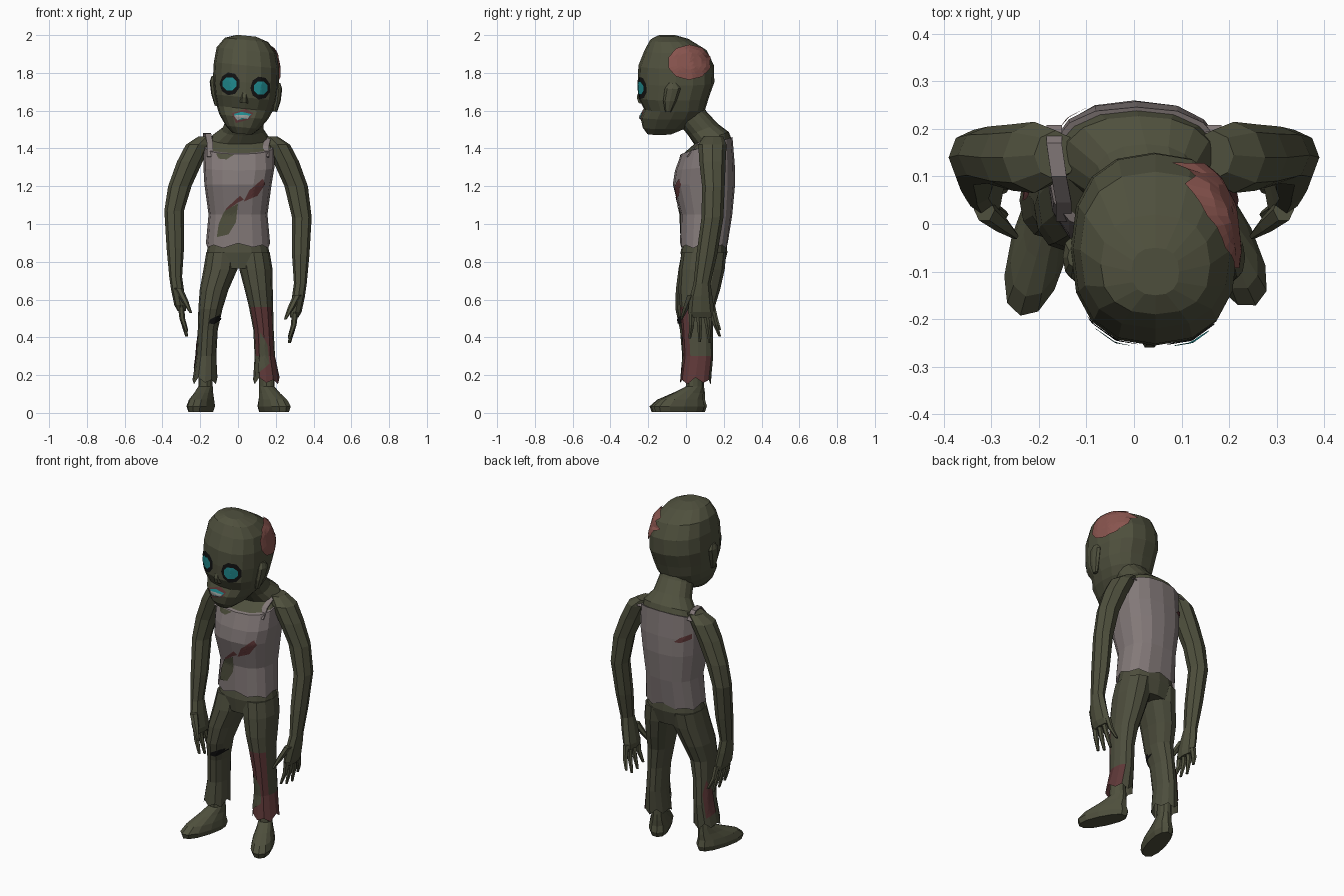
import bpy, bmesh, math
from mathutils import Vector
from mathutils.bvhtree import BVHTree


def material(name, rgb):
    m = bpy.data.materials.new(name)
    m.diffuse_color = (*rgb, 1)
    return m


SKIN = material("dull_green_skin", (0.078, 0.080, 0.047))
CLOTH = material("olive_trousers", (0.074, 0.075, 0.046))
SHIRT = material("grey_shirt", (0.225, 0.190, 0.188))
BLOOD = material("dark_red", (0.110, 0.038, 0.038))
SCALP = material("raw_pink", (0.250, 0.090, 0.077))
BLACK = material("black", (0.006, 0.006, 0.006))
CYAN = material("cyan_eye", (0.014, 0.25, 0.27))
TEETH = material("pale_teeth", (0.30, 0.32, 0.31))


def finish(name, bm, mats, rule=None):
    bmesh.ops.recalc_face_normals(bm, faces=bm.faces[:])
    bm.normal_update()
    if rule:
        for f in bm.faces:
            f.material_index = rule(f.calc_center_median(), f.normal)
    me = bpy.data.meshes.new(name)
    bm.to_mesh(me)
    bm.free()
    for m in mats:
        me.materials.append(m)
    ob = bpy.data.objects.new(name, me)
    bpy.context.collection.objects.link(ob)
    return ob


def power(v, e):
    return math.copysign(abs(v) ** e, v)


def loft(name, rings, mats, n=12, p=2.0, jag=0, lean=0, turn=None, rule=None):
    """Skin stacked rings (cx, cy, z, rx, ry, tilt), top to bottom; jag leaves a ragged open hem."""
    bm = bmesh.new()
    rows = []
    for r, ring in enumerate(rings):
        cx, cy, z, rx, ry = ring[:5]
        tilt = ring[5] if len(ring) > 5 else 0
        row = []
        for k in range(n):
            a = math.tau * k / n
            x = cx + rx * power(math.cos(a), 2 / p)
            dy = ry * power(math.sin(a), 2 / p)
            h = z + tilt * dy + lean * (x - 0.04)
            if jag and r == len(rings) - 1:
                h += jag * (1, -0.6, 0.3, -1)[k % 4]
            y = cy + dy
            if turn:
                ox, oy, ang = turn
                c, s = math.cos(ang), math.sin(ang)
                x, y = ox + x * c - y * s, oy + x * s + y * c
            row.append(bm.verts.new((x, y, h)))
        rows.append(row)
    for a, b in zip(rows, rows[1:]):
        for k in range(n):
            bm.faces.new((a[k], a[(k + 1) % n], b[(k + 1) % n], b[k]))
    bm.faces.new(rows[0])
    if not jag:
        bm.faces.new(rows[-1])
    return finish(name, bm, mats, rule)


VIEW = {"front": (0, 1, 0), "back": (0, -1, 0), "right": (-1, 0, 0), "left": (1, 0, 0)}


def patch(name, target, side, outline, mat, lift=0.005):
    """Drape a thin patch, drawn in a side view, over the target's surface."""
    d = Vector(VIEW[side])
    me = target.data
    tree = BVHTree.FromPolygons([v.co for v in me.vertices], [q.vertices for q in me.polygons])
    pts = [Vector(q) for q in outline]
    mid = sum(pts, Vector((0, 0))) / len(pts)
    edge = [a.lerp(b, t / 3) for a, b in zip(pts, pts[1:] + pts[:1]) for t in range(3)]
    bm = bmesh.new()

    def drop(q):
        o = Vector((q.x, 0, q.y)) if d.y else Vector((0, q.x, q.y))
        hit, nrm = tree.ray_cast(o - d * 3, d)[:2]
        if not hit:
            return None
        if nrm.dot(d) > 0:
            nrm = -nrm
        return bm.verts.new(hit + nrm * lift)

    rows = [[drop(mid.lerp(q, t / 5)) for q in edge] for t in range(1, 6)]
    centre = drop(mid)
    n = len(edge)
    for k in range(n):
        j = (k + 1) % n
        quads = [(centre, rows[0][k], rows[0][j])]
        quads += [(a[k], b[k], b[j], a[j]) for a, b in zip(rows, rows[1:])]
        for q in quads:
            if all(q):
                bm.faces.new(q)
    ob = finish(name, bm, [mat])
    me = ob.data
    if sum(q.normal.dot(d) for q in me.polygons) > 0:
        me.flip_normals()
    return ob


def oval(u, v, ru, rv, n=8):
    return [(u + ru * math.cos(math.tau * (k + .5) / n), v + rv * math.sin(math.tau * (k + .5) / n))
            for k in range(n)]


# Head, leaning slightly to one side
LEAN = -0.10
head = loft("head", [
    (0.045, -0.10, 1.997, 0.05, 0.05), (0.045, -0.085, 1.975, 0.115, 0.105),
    (0.045, -0.055, 1.92, 0.158, 0.165), (0.045, -0.052, 1.84, 0.173, 0.200),
    (0.042, -0.053, 1.75, 0.175, 0.203), (0.04, -0.066, 1.67, 0.165, 0.187),
    (0.035, -0.06, 1.61, 0.148, 0.163), (0.03, -0.08, 1.565, 0.128, 0.16),
    (0.025, -0.11, 1.51, 0.09, 0.12), (0.022, -0.14, 1.475, 0.05, 0.065)],
    [SKIN], n=16, p=2.4, lean=LEAN)
for s, nm in ((-1, "left"), (1, "right")):
    x = 0.042 + s * 0.158
    loft(nm + "_ear", [(x + s * .012, -0.07, 1.765, .012, .02), (x + s * .016, -0.07, 1.735, .018, .042),
                       (x + s * .008, -0.085, 1.67, .018, .036), (x - s * .005, -0.095, 1.61, .012, .016)],
         [SKIN], n=8, lean=LEAN)
loft("nose", [(0.035, -0.237, 1.715, .012, .012), (0.033, -0.243, 1.67, .02, .02),
              (0.032, -0.237, 1.64, .022, .016)], [SKIN], n=6, lean=LEAN)

# Eyes, mouth and scalp wound
for nm, x, z in (("left", -0.042, 1.742), ("right", 0.118, 1.72)):
    patch(nm + "_socket", head, "front", oval(x, z, .053, .061, 9), BLACK, .003)
    patch(nm + "_eye", head, "front", oval(x, z, .037, .037, 8), CYAN, .008)
patch("lips", head, "front", [(-.032, 1.585), (.0, 1.595), (.04, 1.61), (.08, 1.585), (.06, 1.555), (-.01, 1.535)],
      BLOOD, .003)
patch("mouth", head, "front", [(-.022, 1.58), (.02, 1.592), (.07, 1.58), (.052, 1.56), (.0, 1.552)], CYAN, .006)
patch("teeth", head, "front", [(-.02, 1.572), (.02, 1.575), (.06, 1.572), (.05, 1.558), (.02, 1.562), (0, 1.55)],
      TEETH, .009)
patch("scalp_wound", head, "right", oval(0.015, 1.853, .112, .090, 10), SCALP, .009)

# Neck and upper chest
loft("neck", [
    (0.04, -0.01, 1.66, .09, .08), (0.04, 0.03, 1.57, .095, .08, .3),
    (0.025, 0.09, 1.50, .11, .078, .4), (0.01, 0.135, 1.455, .158, .092, .35),
    (0.005, 0.11, 1.41, .18, .13, .33)], [SKIN], n=16, p=2.3)

# Sleeveless shirt with ragged hem, neckline tear and straps
shirt = loft("shirt", [
    (0.005, 0.11, 1.415, .186, .136, .33), (0.005, 0.10, 1.30, .188, .158, .1),
    (0, 0.095, 1.21, .178, .165), (0, 0.108, 1.05, .156, .137),
    (0, 0.095, 0.885, .170, .126)], [SHIRT], n=16, p=2.5, jag=.013)
for s, nm in ((-1, "left"), (1, "right")):
    bm = bmesh.new()
    z0 = -.02 if s > 0 else 0
    path = [(.148, .005, 1.36), (.148, .045, 1.43 + z0 * .7), (.158, .10, 1.483 + z0),
            (.168, .17, 1.486 + z0), (.168, .208, 1.435)]
    rows = [[bm.verts.new((s * (x + w), y, z - abs(w) * .2)) for w in (-.016, .016)] for x, y, z in path]
    for a, b in zip(rows, rows[1:]):
        bm.faces.new((a[0], a[1], b[1], b[0]))
    strap = finish(nm + "_strap", bm, [SHIRT])
    mod = strap.modifiers.new("thickness", "SOLIDIFY")
    mod.thickness = .006

patch("neckline_tear", shirt, "front", [(-.115, 1.372), (-.10, 1.345), (-.06, 1.34), (-.02, 1.366)], SKIN)
patch("shirt_hole", shirt, "front", [(0, 1.11), (-.01, 1.01), (-.05, .945), (-.11, .93), (-.10, 1.0), (-.07, 1.07)],
      SKIN)
patch("hole_blood", shirt, "front", [(.03, 1.13), (0, 1.115), (-.075, 1.06), (-.06, 1.085), (.01, 1.15)], BLOOD, .003)
patch("shirt_gash", shirt, "front", [(.03, 1.12), (.06, 1.18), (.13, 1.24), (.14, 1.21), (.10, 1.15)], BLOOD)
patch("back_gash", shirt, "back", [(-.09, 1.30), (-.12, 1.325), (-.165, 1.345), (-.165, 1.315), (-.12, 1.295)], BLOOD)

# Arms with hands, fingers and thumbs
for s, nm in ((-1, "left"), (1, "right")):
    def put(x, y, z, a, b):
        return (s * x, y, z - (.035 if s > 0 and z < 1.15 else 0), a, b)
    loft(nm + "_arm", [put(*r) for r in (
        (.165, .145, 1.463, .045, .052), (.210, .14, 1.42, .066, .075), (.255, .14, 1.33, .068, .07),
        (.308, .145, 1.20, .062, .06), (.338, .14, 1.07, .052, .058), (.332, .11, .87, .046, .055),
        (.33, .085, .72, .034, .045), (.32, .08, .65, .034, .06),
        (.305, .08, .57, .032, .07), (.298, .085, .54, .022, .064))], [SKIN], n=8)
    for i in range(4):
        y, tip = .03 + .036 * i, (.43, .41, .405, .44)[i]
        loft(f"{nm}_finger_{i + 1}", [put(*r) for r in (
            (.302, y, .57, .017, .018), (.295, y + .006 * i, .50, .015, .015),
            (.272, .02 + .053 * i, tip, .008, .008))], [SKIN], n=6)
    loft(nm + "_thumb", [put(*r) for r in (
        (.315, .03, .66, .022, .026), (.28, .0, .59, .018, .018), (.25, -.025, .53, .007, .007))], [SKIN], n=6)

# Trousers: hips and two legs with torn cuffs
loft("hips", [(0, .1, .94, .145, .11), (0, .095, .85, .166, .124), (0, .09, .765, .14, .108)], [CLOTH], n=16, p=2.3)


def blood_rule(c, nrm):
    if c.z > .56:
        return 0
    return int(nrm.x - nrm.y > 0) if c.z < .3 else int(nrm.y < -.35)


left_leg = loft("left_leg", [
    (-.083, .095, .85, .085, .118), (-.093, .08, .76, .09, .12), (-.127, .058, .65, .076, .112),
    (-.146, .038, .55, .064, .094), (-.16, .05, .44, .053, .082), (-.168, .06, .30, .053, .08),
    (-.175, .05, .17, .066, .082)], [CLOTH], n=12, p=2.2, jag=.018)
right_leg = loft("right_leg", [
    (.083, .095, .85, .085, .118), (.095, .085, .76, .088, .12), (.110, .07, .65, .074, .11),
    (.122, .06, .56, .064, .092), (.135, .06, .44, .054, .082), (.142, .065, .30, .054, .079),
    (.150, .05, .17, .07, .08)], [CLOTH, BLOOD], n=12, p=2.2, jag=.018, rule=blood_rule)
patch("knee_hole", left_leg, "front", [(-.155, .475), (-.15, .495), (-.11, .515), (-.088, .52), (-.095, .495), (-.13, .47)],
      BLACK)
patch("calf_blood", left_leg, "left", [(.05, .24), (.06, .36), (.10, .44), (.125, .36), (.115, .22)], BLOOD)
patch("shin_tear", right_leg, "front", [(.11, .21), (.165, .26), (.155, .36), (.12, .43), (.115, .32)], CLOTH)

# Feet, splayed outward
for nm, x, y, ang, size in (("left", -.172, .05, -.27, 1.05), ("right", .152, .045, .45, 1.0)):
    loft(nm + "_foot", [
        (0, 0, .26, .036, .042), (0, 0, .14, .037, .047), (0, -.035 * size, .105, .044, .085 * size),
        (0, -.075 * size, .07, .056, .125 * size), (0, -.09 * size, .035, .062, .15 * size),
        (0, -.09 * size, .006, .052, .14 * size)], [SKIN], n=12, p=2.3, turn=(x, y, ang))
